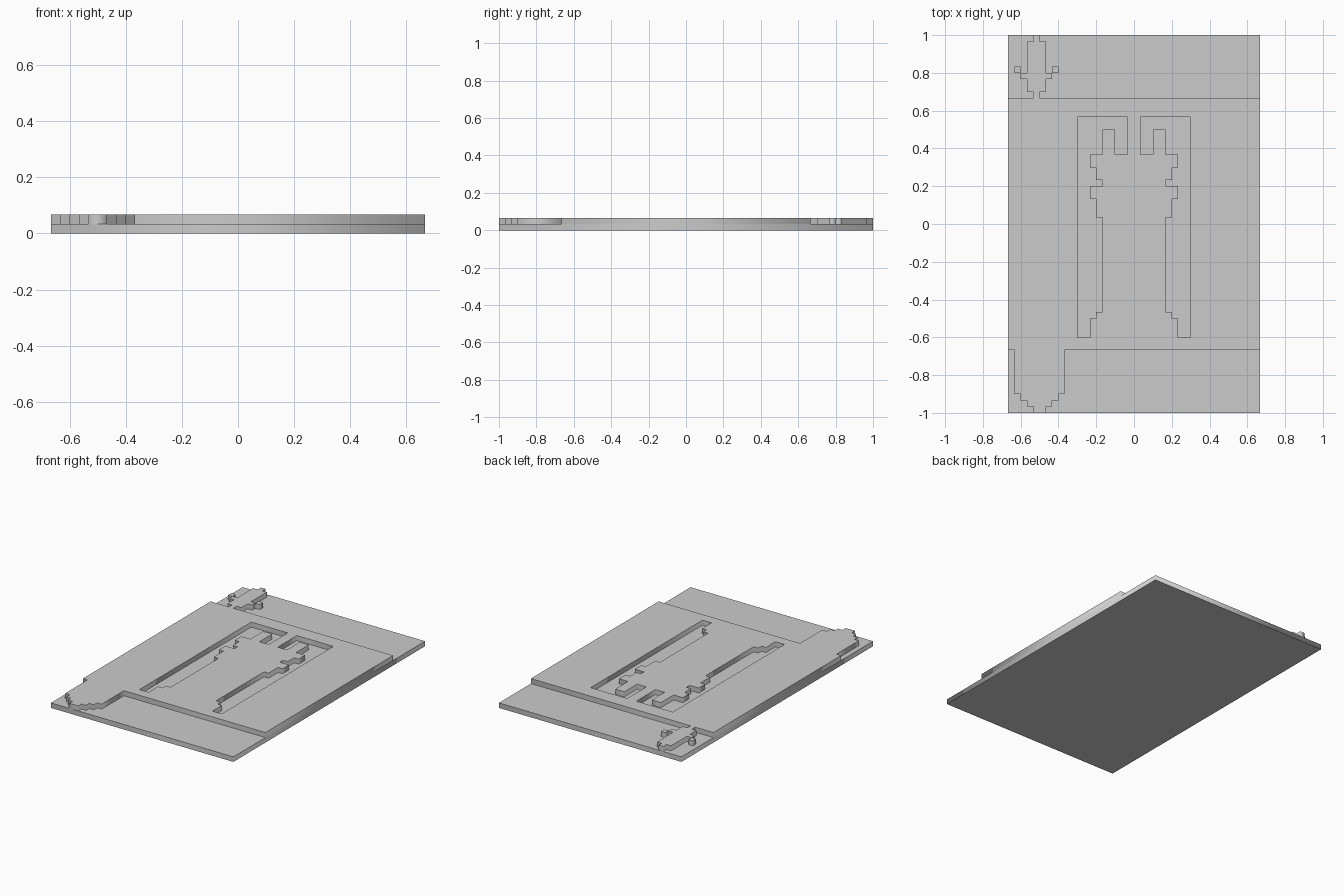
import bpy

if "Cube" in bpy.data.objects:
    bpy.data.objects.remove(bpy.data.objects["Cube"])

U = 1 / 30  # size of one relief cell


def plate(name, outlines, z0, z1):
    """Extrude closed outlines (in cells); inner outlines become holes."""
    cu = bpy.data.curves.new(name, 'CURVE')
    cu.dimensions = '2D'
    cu.fill_mode = 'BOTH'
    cu.extrude = (z1 - z0) * U / 2
    for pts in outlines:
        sp = cu.splines.new('POLY')
        sp.points.add(len(pts) - 1)
        for p, (x, y) in zip(sp.points, pts):
            p.co = (x * U, y * U, 0, 1)
        sp.use_cyclic_u = True
    ob = bpy.data.objects.new(name, cu)
    ob.location.z = (z0 + z1) * U / 2
    bpy.context.collection.objects.link(ob)
    bpy.ops.object.select_all(action='DESELECT')
    ob.select_set(True)
    bpy.context.view_layer.objects.active = ob
    bpy.ops.object.convert(target='MESH')
    return ob


def rect(x0, y0, x1, y1):
    return [(x0, y0), (x1, y0), (x1, y1), (x0, y1)]


def mirrored(half, cx):
    """Close a right-hand half profile about x = cx."""
    return [(cx + d, y) for d, y in half] + [(cx - d, y) for d, y in reversed(half)]


# Flat backing board
plate("backing_board", [rect(-20, -30, 20, 30)], 0, 1)

# Raised centre panel with two mirrored stepped channels
channel = [(-9, 17), (-1, 17), (-1, 11), (-3, 11), (-3, 15), (-5, 15), (-5, 11),
           (-7, 11), (-7, 9), (-6, 9), (-6, 7), (-5, 7), (-5, 6), (-7, 6), (-7, 4),
           (-6, 4), (-6, 1), (-5, 1), (-5, -14), (-6, -14), (-6, -15), (-7, -15),
           (-7, -18), (-9, -18)]
plate("raised_panel", [rect(-20, -20, 20, 20), channel,
                       [(-x, y) for x, y in channel]], 1, 2)

# Stepped shield shape below the panel
shield = [(4, -20), (4, -27), (3, -27), (3, -28), (2, -28), (2, -29), (1, -29), (1, -30)]
plate("shield_relief", [mirrored(shield, -15)], 1, 2)

# Stepped blade shape above the panel, with its two loose guard tips
blade = [(.5, 30), (.5, 29), (1.5, 29), (1.5, 24), (2.5, 24), (2.5, 23), (1.5, 23),
         (1.5, 21), (.5, 21), (.5, 20)]
plate("blade_relief", [mirrored(blade, -15.5)], 1, 2)
for side, x in (("left", -19), ("right", -13)):
    plate("guard_tip_" + side, [rect(x, 24, x + 1, 25)], 1, 2)
